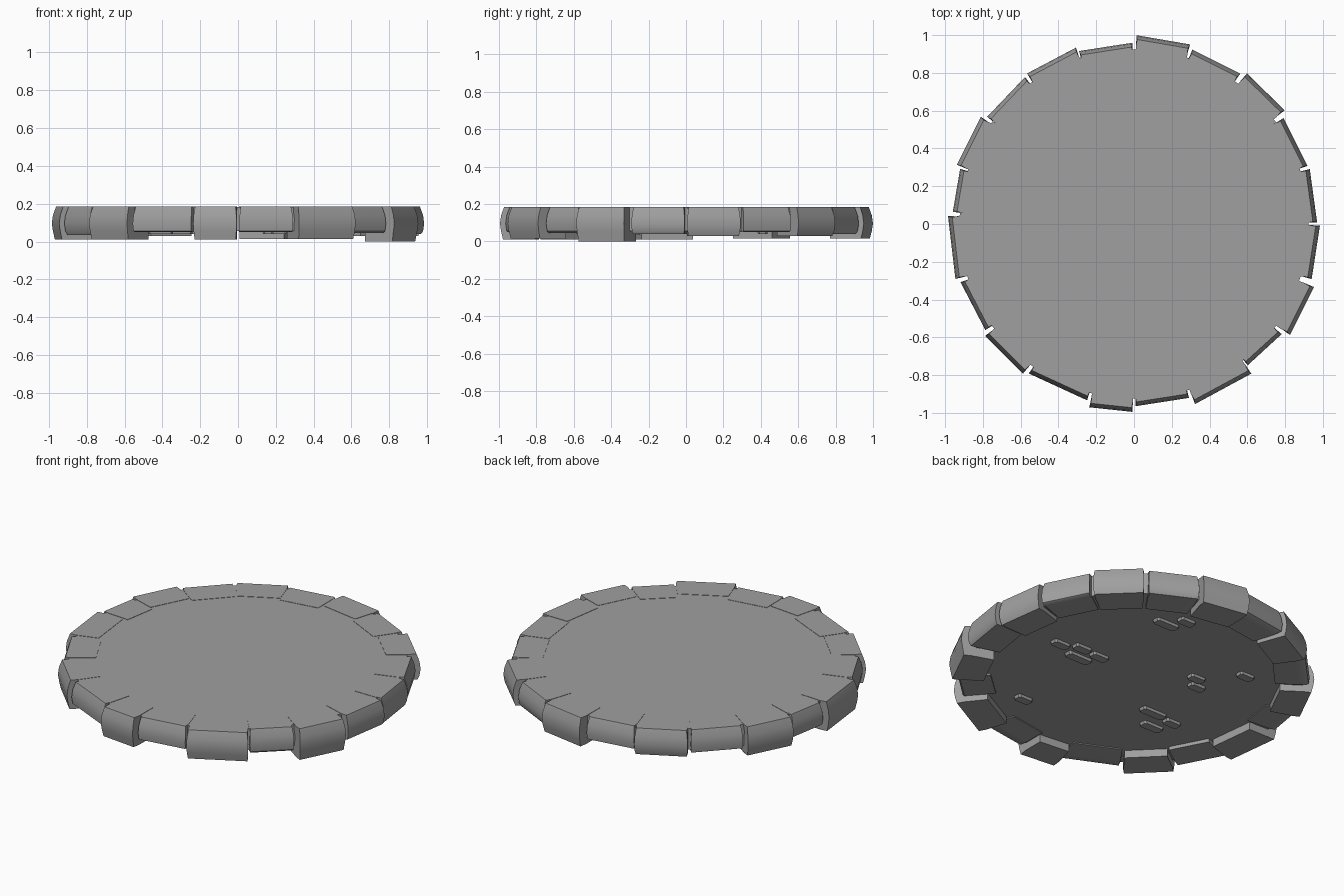
import bpy, bmesh, math
from mathutils import Vector

if "Cube" in bpy.data.objects:
    bpy.data.objects.remove(bpy.data.objects["Cube"])

stone = bpy.data.materials.new("grey stone")
stone.diffuse_color = (0.35, 0.35, 0.35, 1)
stone.use_nodes = True
stone.node_tree.nodes["Principled BSDF"].inputs["Base Color"].default_value = stone.diffuse_color
TOP = 0.185


def finish(name, bm):
    bmesh.ops.recalc_face_normals(bm, faces=bm.faces)
    me = bpy.data.meshes.new(name)
    bm.to_mesh(me)
    bm.free()
    me.materials.append(stone)
    ob = bpy.data.objects.new(name, me)
    bpy.context.collection.objects.link(ob)
    bpy.context.view_layer.objects.active = ob
    ob.select_set(True)
    bpy.ops.object.shade_smooth_by_angle(angle=math.radians(30))
    ob.select_set(False)
    return ob


# Round slab forming the floor
bm = bmesh.new()
bmesh.ops.create_cone(bm, cap_ends=True, segments=60, radius1=0.925,
                      radius2=0.925, depth=0.127)
bmesh.ops.translate(bm, verts=bm.verts, vec=(0, 0, 0.1195))
finish("floor_slab", bm)


# Rim stone: bulged outer face, flat top and bottom, tapering to the centre
def rim_stone(i, a, b, zb):
    a, b = Vector(a), Vector(b)
    along = (b - a).normalized()
    # inset towards the centre, height, trim from each end
    profile = [(0.19, TOP, 0), (0.06, TOP, 0), (0.022, TOP, 0.008),
               (0.006, 0.14, 0.004), (0, 0.095, 0.003), (0.006, 0.055, 0.004),
               (0.016, zb, 0.007), (0.06, zb, 0), (0.19, zb, 0)]
    bm = bmesh.new()
    ends = []
    for p, sign in ((a, 1), (b, -1)):
        ring = []
        for inset, z, trim in profile:
            q = p * (1 - inset / p.length) + along * trim * sign
            ring.append(bm.verts.new((q.x, q.y, z)))
        ends.append(ring)
    bm.faces.new(ends[0])
    bm.faces.new(ends[1])
    n = len(profile)
    for k in range(n):
        m = (k + 1) % n
        bm.faces.new((ends[0][k], ends[0][m], ends[1][m], ends[1][k]))
    finish(f"rim_stone_{i + 1}", bm)


# Rim stones clockwise from the back: start, end, underside height
stones = [
    ((0.01, 1.0), (0.30, 0.95), 0.015), ((0.305, 0.925), (0.565, 0.795), 0.04),
    ((0.595, 0.80), (0.80, 0.60), 0.03), ((0.79, 0.565), (0.92, 0.305), 0.05),
    ((0.93, 0.295), (0.97, 0.005), 0.03), ((0.985, -0.005), (0.94, -0.295), 0.04),
    ((0.955, -0.33), (0.825, -0.59), 0.0), ((0.785, -0.58), (0.60, -0.75), 0.045),
    ((0.625, -0.79), (0.32, -0.955), 0.015), ((0.295, -0.92), (0.005, -0.965), 0.05),
    ((-0.005, -0.995), (-0.24, -0.97), 0.01), ((-0.245, -0.935), (-0.56, -0.79), 0.05),
    ((-0.585, -0.795), (-0.79, -0.59), 0.01), ((-0.785, -0.565), (-0.92, -0.305), 0.035),
    ((-0.945, -0.295), (-0.985, 0.045), 0.01), ((-0.96, 0.06), (-0.92, 0.295), 0.05),
    ((-0.94, 0.31), (-0.81, 0.57), 0.015), ((-0.78, 0.565), (-0.575, 0.78), 0.05),
    ((-0.57, 0.795), (-0.305, 0.935), 0.03), ((-0.295, 0.915), (-0.005, 0.96), 0.05),
]
for i, s in enumerate(stones):
    rim_stone(i, *s)

# Small raised bricks scattered on the underside: x, y, length
bricks = [(0.55, 0.03, 0.12), (0.43, 0.07, 0.12), (0.30, 0.06, 0.12),
          (0.38, -0.02, 0.18), (0.25, 0.57, 0.17), (0.18, 0.66, 0.11),
          (-0.26, 0.22, 0.11), (-0.32, 0.15, 0.11), (-0.45, 0.41, 0.11),
          (-0.32, -0.22, 0.18), (-0.47, -0.24, 0.11), (-0.41, -0.34, 0.15),
          (0.32, -0.56, 0.11)]
for i, (x, y, length) in enumerate(bricks):
    bm = bmesh.new()
    bmesh.ops.create_cube(bm, size=1)
    for v in bm.verts:
        low = 0.85 if v.co.z < 0 else 1.0
        v.co = (x + v.co.x * length * low, y + v.co.y * 0.06 * low,
                0.055 + v.co.z * 0.03)
    upright = [e for e in bm.edges
               if abs(e.verts[0].co.z - e.verts[1].co.z) > 0.02]
    bmesh.ops.bevel(bm, geom=upright, offset=0.01, segments=1, affect='EDGES')
    finish(f"underside_brick_{i + 1}", bm)
